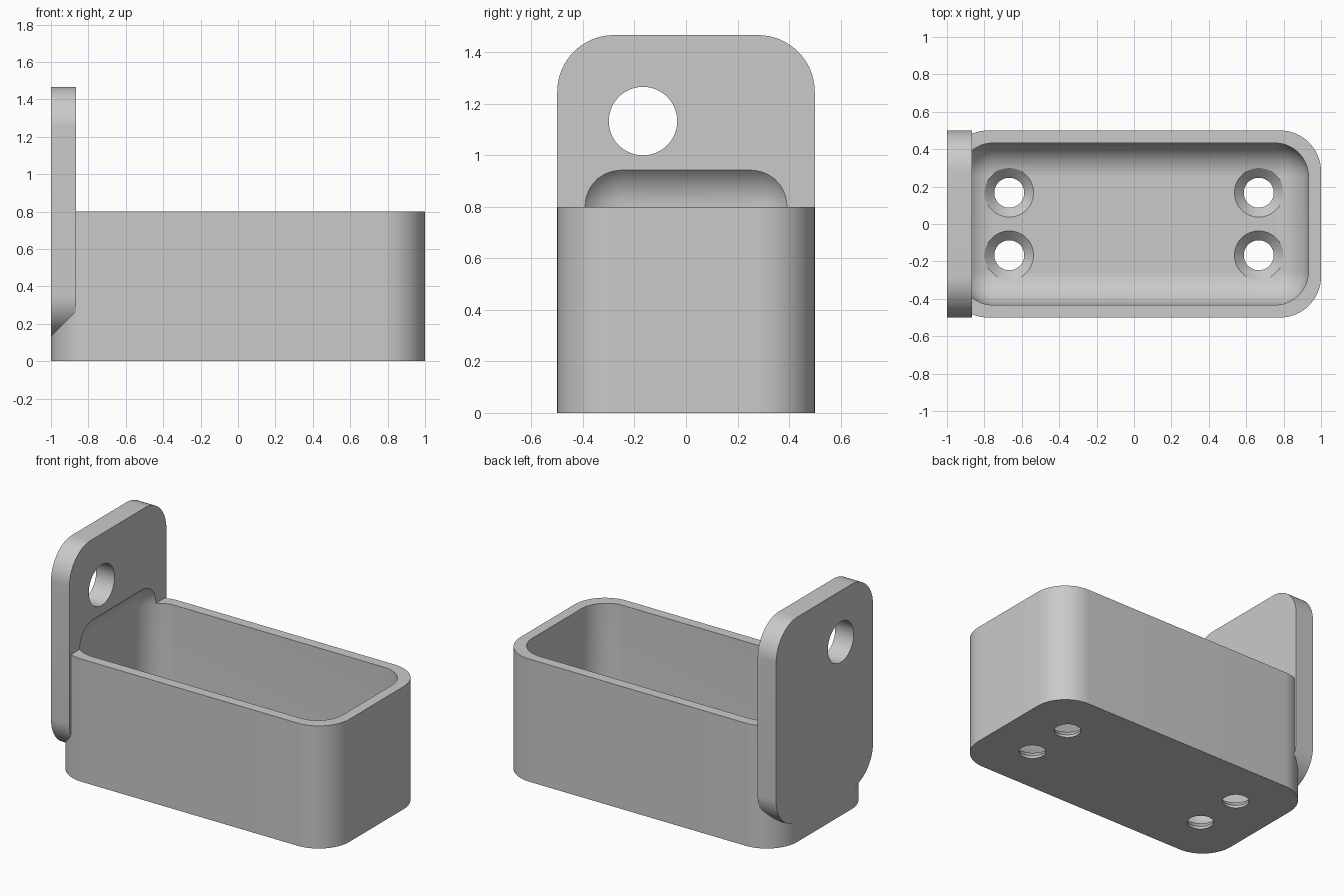
import bpy, bmesh, math
from mathutils import Matrix, Vector

cube = bpy.data.objects.get("Cube")
if cube:
    bpy.data.objects.remove(cube, do_unlink=True)

GREY = (0.59, 0.59, 0.59, 1)
mat = bpy.data.materials.new("plain grey")
mat.use_nodes = True
mat.diffuse_color = GREY
mat.node_tree.nodes["Principled BSDF"].inputs["Base Color"].default_value = GREY


def add_object(name, bm):
    mesh = bpy.data.meshes.new(name)
    bmesh.ops.recalc_face_normals(bm, faces=bm.faces)
    bm.to_mesh(mesh)
    bm.free()
    mesh.materials.append(mat)
    obj = bpy.data.objects.new(name, mesh)
    bpy.context.collection.objects.link(obj)
    return obj


def rounded_box(name, low, high, radius, axis):
    """Box with the edges along one axis rounded."""
    low, high = Vector(low), Vector(high)
    bm = bmesh.new()
    bmesh.ops.create_cube(bm, size=1)
    bmesh.ops.scale(bm, vec=high - low, verts=bm.verts)
    bmesh.ops.translate(bm, vec=(low + high) / 2, verts=bm.verts)
    edges = [e for e in bm.edges
             if abs((e.verts[0].co - e.verts[1].co)[axis]) > 1e-4]
    bmesh.ops.bevel(bm, geom=edges, offset=radius, offset_type='OFFSET',
                    segments=16, profile=0.5, affect='EDGES')
    return add_object(name, bm)


def skin(name, rings, matrix=Matrix()):
    """Closed solid through a stack of equal-sized point rings."""
    bm = bmesh.new()
    rings = [[bm.verts.new(p) for p in ring] for ring in rings]
    for a, b in zip(rings, rings[1:]):
        for i in range(len(a)):
            j = (i + 1) % len(a)
            bm.faces.new((a[i], a[j], b[j], b[i]))
    bm.faces.new(rings[0][::-1])
    bm.faces.new(rings[-1])
    bmesh.ops.transform(bm, matrix=matrix, verts=bm.verts)
    return add_object(name, bm)


def lathe(name, profile, matrix, n=48):
    return skin(name, [[(r * math.cos(math.tau * i / n), r * math.sin(math.tau * i / n), h)
                        for i in range(n)] for r, h in profile], matrix)


def pillow(name, half_x, half_y, bottom, top, radius, steps=12):
    """Box with every edge and corner rounded, centred on the z axis."""
    def ring(r, z):
        points = []
        for k, (sx, sy) in enumerate(((1, 1), (-1, 1), (-1, -1), (1, -1))):
            for i in range(steps + 1):
                a = math.pi / 2 * (k + i / steps)
                points.append((sx * (half_x - radius) + r * math.cos(a),
                               sy * (half_y - radius) + r * math.sin(a), z))
        return points
    tilts = [math.radians(87) * i / steps for i in range(steps + 1)]
    lower = [ring(radius * math.cos(t), bottom + radius * (1 - math.sin(t)))
             for t in reversed(tilts)]
    upper = [ring(radius * math.cos(t), top - radius * (1 - math.sin(t))) for t in tilts]
    return skin(name, lower + upper)


def cut(target, tool):
    """Subtract the tool, trying the second solver if the first changes nothing."""
    bpy.context.view_layer.objects.active = target
    before = len(target.data.vertices)
    for solver in ('EXACT', 'MANIFOLD'):
        mod = target.modifiers.new(tool.name, 'BOOLEAN')
        mod.object, mod.operation, mod.solver = tool, 'DIFFERENCE', solver
        bpy.ops.object.modifier_apply(modifier=mod.name)
        if len(target.data.vertices) != before:
            break


def discard(tool):
    bpy.data.objects.remove(tool, do_unlink=True)


# Tray body and upright mounting plate
R, FLOOR = 0.22, 0.067
tray = rounded_box("tray", (-1, -0.5, 0), (1, 0.5, 0.8), R, axis=2)
plate = rounded_box("mounting_plate", (-1, -0.5, 0.133), (-0.867, 0.5, 1.467), R, axis=0)

# Cavity with rounded floor, reaching slightly into the plate
cavity = pillow("cavity", 0.933, 0.433, FLOOR, 0.983, 0.18)
for part in (tray, plate):
    cut(part, cavity)
discard(cavity)

# Hanging hole through the plate
hole = lathe("hanging_hole", [(0.133, -0.2), (0.133, 0.2)],
             Matrix.Translation((-0.933, -0.167, 1.133)) @ Matrix.Rotation(math.pi / 2, 4, 'Y'))
cut(plate, hole)
discard(hole)

# Four countersunk screw holes in the floor
screw = [(0.08, -0.1), (0.08, FLOOR - 0.05), (0.132, FLOOR + 0.002), (0.132, FLOOR + 0.1)]
for x in (-0.667, 0.667):
    for y in (-0.167, 0.167):
        tool = lathe("screw_hole", screw, Matrix.Translation((x, y, 0)))
        cut(tray, tool)
        discard(tool)

# Smooth curves, crisp edges
for part in (tray, plate):
    bpy.ops.object.select_all(action='DESELECT')
    part.select_set(True)
    bpy.context.view_layer.objects.active = part
    bpy.ops.object.shade_smooth_by_angle(angle=math.radians(25))
